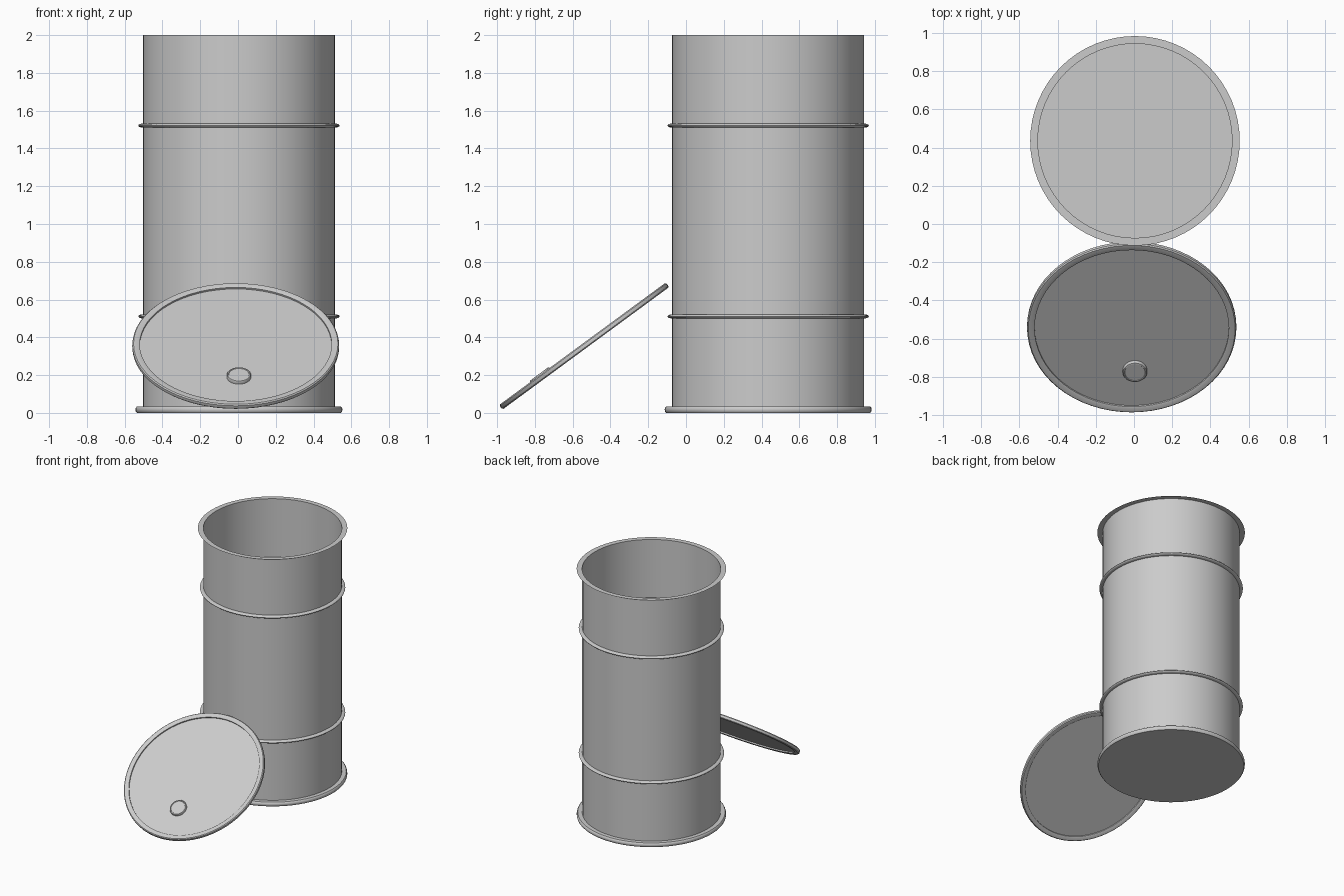
import bpy, bmesh, math
from mathutils import Matrix, Vector

if "Cube" in bpy.data.objects:
    bpy.data.objects.remove(bpy.data.objects["Cube"])

SEG = 64


def lathe(name, profile, matrix=Matrix()):
    """Spin an (r, z) profile about z; points with r = 0 become poles."""
    bm = bmesh.new()
    rings = []
    for r, z in profile:
        if r == 0:
            rings.append([bm.verts.new((0, 0, z))] * SEG)
        else:
            rings.append([bm.verts.new((r * math.cos(2 * math.pi * i / SEG),
                                        r * math.sin(2 * math.pi * i / SEG), z))
                          for i in range(SEG)])
    for a, b in zip(rings, rings[1:]):
        for i in range(SEG):
            j = (i + 1) % SEG
            quad = list(dict.fromkeys((a[i], a[j], b[j], b[i])))
            bm.faces.new(quad)
    bm.normal_update()
    mesh = bpy.data.meshes.new(name)
    bm.to_mesh(mesh)
    bm.free()
    obj = bpy.data.objects.new(name, mesh)
    bpy.context.collection.objects.link(obj)
    obj.matrix_world = matrix
    bpy.ops.object.select_all(action='DESELECT')
    obj.select_set(True)
    bpy.context.view_layer.objects.active = obj
    bpy.ops.object.shade_smooth_by_angle(angle=math.radians(35))
    return obj


def bead(r, z, out, half, n=8):
    """Half-round bulge on a wall of radius r, running upward."""
    return [(r + out * math.cos(t), z + half * math.sin(t))
            for t in (math.pi * (k / n - 0.5) for k in range(n + 1))]


R, RIM = 0.508, 0.548

# Drum: floor, rolled foot, wall with two hoops, flat top flange
foot = [(0, 0), (RIM - 0.008, 0), (RIM - 0.002, 0.007), (RIM, 0.017),
        (RIM - 0.002, 0.027), (RIM - 0.008, 0.034), (R, 0.034)]
wall = bead(R, 0.511, 0.025, 0.011) + bead(R, 1.521, 0.025, 0.011)
lathe("drum", foot + wall + [(R, 2.0), (RIM, 2.0)],
      Matrix.Translation((0.005, 0.435, 0)))

# Lid frame: leaning against the drum
lid = Matrix.Translation((-0.012, -0.539, 0.354)) @ Matrix.Rotation(math.radians(36.3), 4, 'X')

# Rolled lid rim
H = 0.015
lathe("lid_rim", [(R, -0.002), (R, -H + 0.003), (R + 0.006, -H), (RIM - 0.007, -H),
                  (RIM - 0.001, -H + 0.006), (RIM, 0), (RIM - 0.001, H - 0.006),
                  (RIM - 0.007, H), (R + 0.006, H), (R, H - 0.003), (R, 0.002)], lid)

# Recessed lid panel
lathe("lid_panel", [(0, -0.002), (R, -0.002), (R, 0.002), (0, 0.002)], lid)

# Bung cap on the panel
lathe("lid_cap", [(0.064, 0.002), (0.064, 0.016), (0.061, 0.021), (0.055, 0.022),
                  (0.053, 0.019), (0, 0.019)],
      lid @ Matrix.Translation((0.017, -0.28, 0)))
